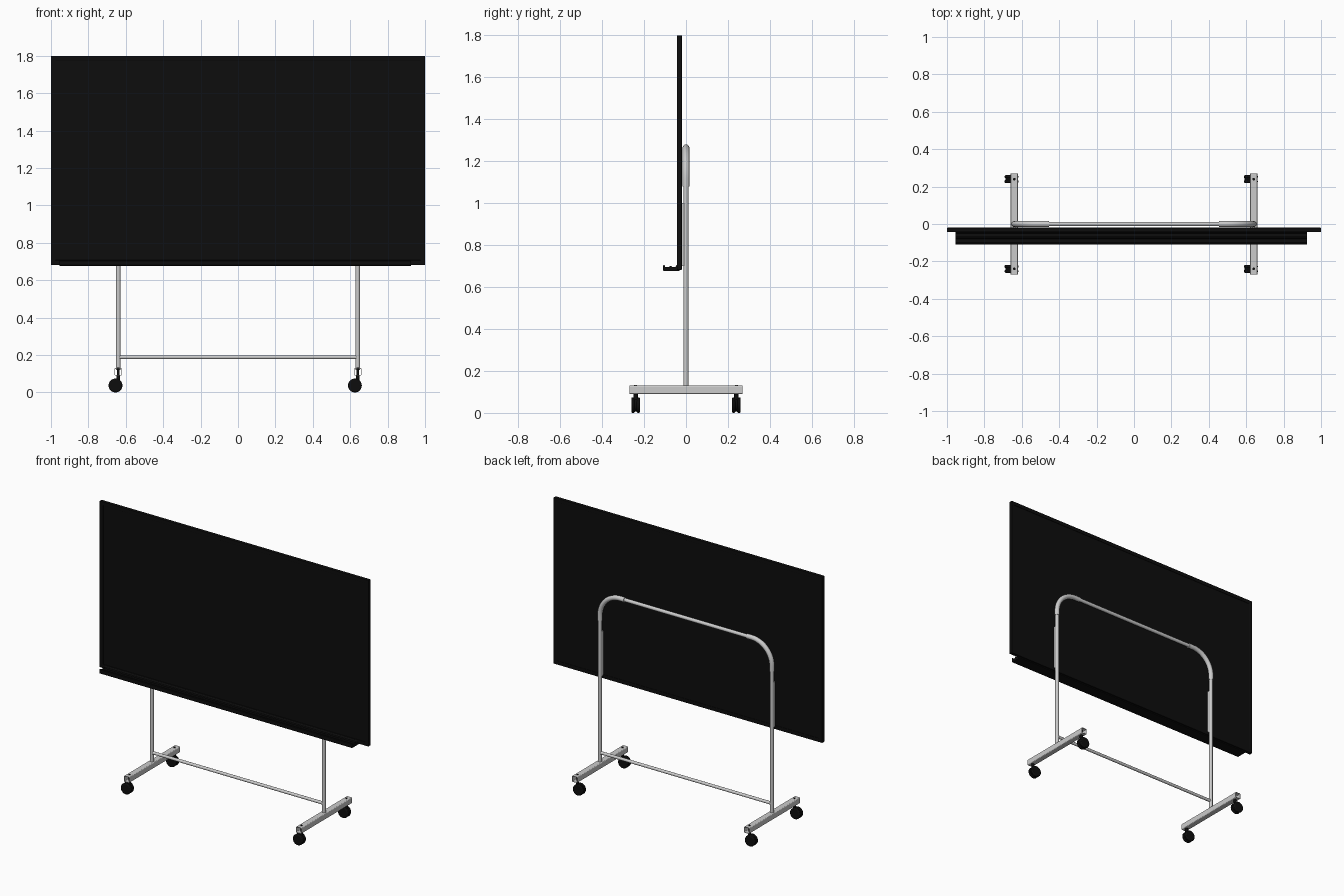
import bpy, bmesh, math
from mathutils import Vector

if "Cube" in bpy.data.objects:
    bpy.data.objects.remove(bpy.data.objects["Cube"])

black = bpy.data.materials.new("black")
black.diffuse_color = (0.004, 0.004, 0.004, 1)
black.use_nodes = True
black.node_tree.nodes["Principled BSDF"].inputs["Base Color"].default_value = black.diffuse_color


def finish(ob, name, mat=None, smooth=False, bevel=0):
    ob.name = name
    if mat:
        ob.data.materials.append(mat)
    if bevel:
        m = ob.modifiers.new("bevel", 'BEVEL')
        m.width, m.segments = bevel, 2
    if smooth:
        bpy.ops.object.select_all(action='DESELECT')
        ob.select_set(True)
        bpy.context.view_layer.objects.active = ob
        bpy.ops.object.shade_smooth_by_angle(angle=math.radians(40))
    return ob


def box(name, x, y, z, mat=None, bevel=0):
    bpy.ops.mesh.primitive_cube_add(size=1, location=(sum(x) / 2, sum(y) / 2, sum(z) / 2))
    ob = bpy.context.object
    ob.scale = (x[1] - x[0], y[1] - y[0], z[1] - z[0])
    bpy.ops.object.transform_apply(location=False, rotation=False, scale=True)
    return finish(ob, name, mat, bevel=bevel)


def rod(name, a, b, r, mat=None, sides=24, bevel=0):
    a, b = Vector(a), Vector(b)
    bpy.ops.mesh.primitive_cylinder_add(vertices=sides, radius=r, depth=(b - a).length, location=(a + b) / 2)
    ob = bpy.context.object
    ob.rotation_euler = (b - a).to_track_quat('Z', 'Y').to_euler()
    return finish(ob, name, mat, True, bevel)


def pipe(name, pts, r):
    cu = bpy.data.curves.new(name, 'CURVE')
    cu.dimensions = '3D'
    cu.bevel_depth, cu.bevel_resolution, cu.use_fill_caps = r, 5, True
    sp = cu.splines.new('POLY')
    sp.points.add(len(pts) - 1)
    for p, c in zip(sp.points, pts):
        p.co = (*c, 1)
    sp.use_smooth = True
    ob = bpy.data.objects.new(name, cu)
    bpy.context.collection.objects.link(ob)
    bpy.ops.object.select_all(action='DESELECT')
    ob.select_set(True)
    bpy.context.view_layer.objects.active = ob
    bpy.ops.object.convert(target='MESH')
    return finish(bpy.context.object, name, None, True)


def extrude(name, loops, origin, axis, length, u, v, mat=None):
    """Extrude one outline, or an outer/inner pair giving a hollow tube."""
    bm = bmesh.new()
    o, axis, u, v = Vector(origin), Vector(axis), Vector(u), Vector(v)
    rings = [[[bm.verts.new(o + axis * t + u * p[0] + v * p[1]) for p in loop]
              for t in (0, length)] for loop in loops]
    for r0, r1 in rings:
        n = len(r0)
        for i in range(n):
            j = (i + 1) % n
            bm.faces.new((r0[i], r0[j], r1[j], r1[i]))
    for e in (0, 1):
        if len(loops) == 1:
            bm.faces.new(rings[0][e])
        else:
            a, b = rings[0][e], rings[1][e]
            for i in range(len(a)):
                j = (i + 1) % len(a)
                bm.faces.new((a[i], a[j], b[j], b[i]))
    bmesh.ops.recalc_face_normals(bm, faces=bm.faces)
    me = bpy.data.meshes.new(name)
    bm.to_mesh(me)
    bm.free()
    ob = bpy.data.objects.new(name, me)
    bpy.context.collection.objects.link(ob)
    return finish(ob, name, mat)


def rounded(h, r, n=4):
    return [(sx * (h - r) + r * math.cos(a0 + math.pi / 2 * k / n),
             sy * (h - r) + r * math.sin(a0 + math.pi / 2 * k / n))
            for sx, sy, a0 in ((1, 1, 0), (-1, 1, math.pi / 2), (-1, -1, math.pi), (1, -1, 1.5 * math.pi))
            for k in range(n + 1)]


# board panel and its frame
box("board_panel", (-0.98, 0.98), (-0.039, -0.023), (0.70, 1.78), black)
for s, z in (("bottom", 0.682), ("top", 1.775)):
    box(f"frame_{s}", (-1, 1), (-0.043, -0.02), (z, z + 0.025), black, 0.002)
for s in (-1, 1):
    box("frame_side", sorted((s, s * 0.975)), (-0.043, -0.02), (0.7, 1.785), black, 0.002)

# pen tray: flat shelf with raised front lip and a shallow groove
tray = [(-0.03, 0.677), (-0.107, 0.677), (-0.11, 0.681), (-0.11, 0.702), (-0.107, 0.705),
        (-0.102, 0.705), (-0.10, 0.696), (-0.08, 0.696), (-0.076, 0.701), (-0.07, 0.701),
        (-0.066, 0.696), (-0.05, 0.696), (-0.045, 0.705), (-0.03, 0.705)]
extrude("pen_tray", [tray], (-0.955, 0, 0), (1, 0, 0), 1.88, (0, 1, 0), (0, 0, 1), black)

# tubular stand
LEG, TOP, BEND, TAIL = 0.64, 1.264, 0.15, 0.035
rod("top_rail", (-LEG + BEND, 0, TOP), (LEG - BEND, 0, TOP), 0.012)
rod("lower_crossbar", (-LEG, 0, 0.188), (LEG, 0, 0.188), 0.01)
for s in (-1, 1):
    rod("upright", (s * LEG, 0, 0.12), (s * LEG, 0, TOP - BEND), 0.012)
    # thicker corner bend sleeve
    arc = [(s * (LEG - BEND + BEND * math.cos(t)), 0, TOP - BEND + BEND * math.sin(t))
           for t in (math.pi / 2 * k / 16 for k in range(17))]
    pipe("corner_bend", [(s * LEG, 0, TOP - BEND - TAIL)] + arc
         + [(s * (LEG - BEND - TAIL), 0, TOP)], 0.016)
    # clip joining upright to board back
    box("board_clip", (s * LEG - 0.008, s * LEG + 0.008), (-0.024, -0.006), (0.70, 1.0))
    # hollow square foot
    extrude("foot", [rounded(0.02, 0.006), rounded(0.0175, 0.004)],
            (s * LEG, -0.27, 0.11), (0, 1, 0), 0.54, (1, 0, 0), (0, 0, 1))
    # twin-wheel casters
    for y in (-0.24, 0.24):
        x, wx = s * LEG, s * LEG - 0.015
        rod("caster_stem", (x, y, 0.05), (x, y, 0.133), 0.007, black, 16)
        rod("caster_collar", (x, y, 0.065), (x, y, 0.09), 0.010, black, 16)
        rod("caster_body", (wx, y - 0.006, 0.039), (wx, y + 0.006, 0.039), 0.033, black, 24)
        for d in (-1, 1):
            rod("caster_wheel", (wx, y + d * 0.004, 0.037), (wx, y + d * 0.021, 0.037),
                0.037, black, 32, 0.006)
